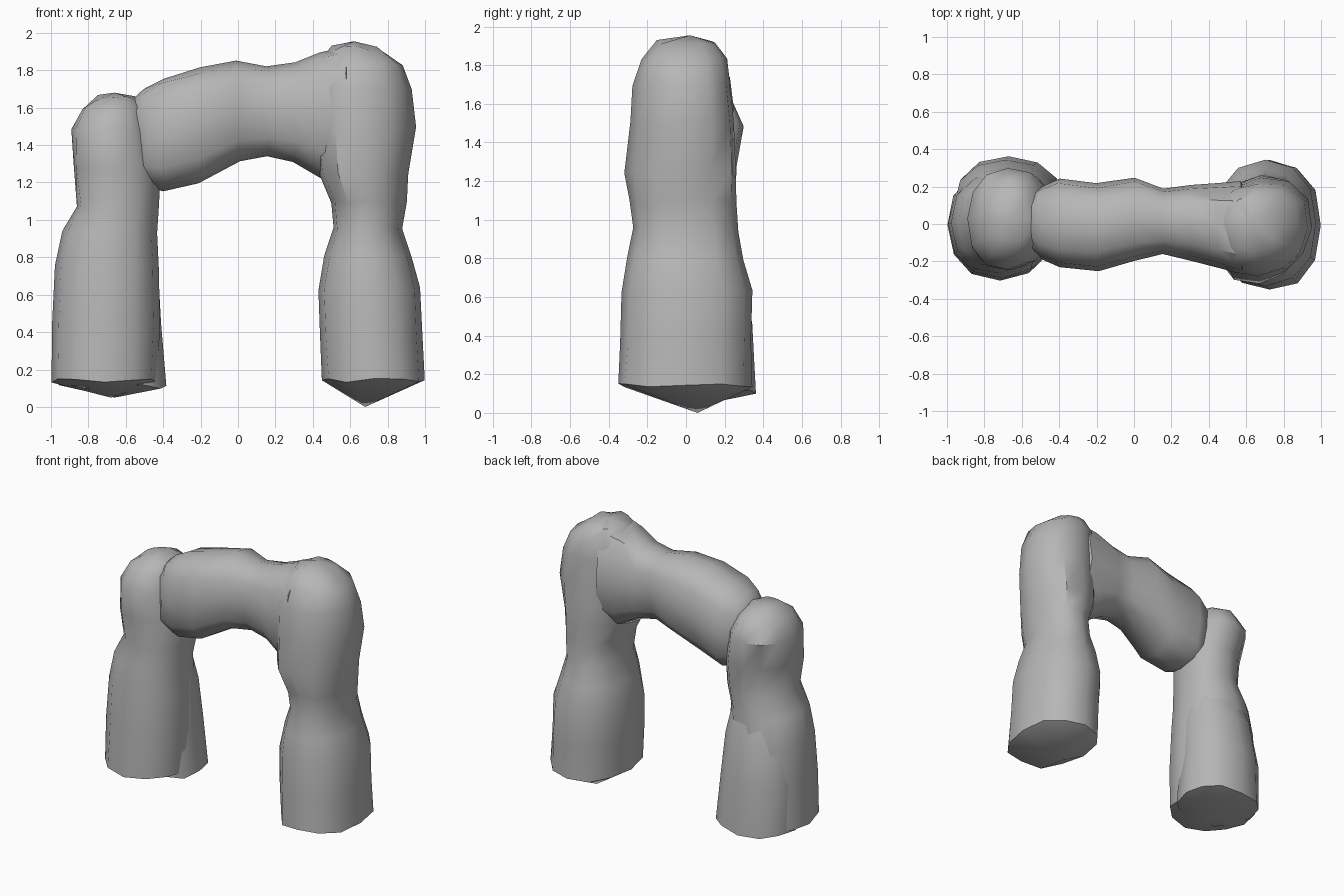
import bpy, bmesh, math, random

random.seed(4)
stone = bpy.data.materials.new("grey stone")
stone.diffuse_color = (0.47, 0.47, 0.47, 1)


def loft(name, rings, start, end, axis, sides=12, power=0.9, sharp=40):
    """Skin sections (pos, lo1, hi1, lo2, hi2, skew) and close both ends at a tip."""
    bm = bmesh.new()
    loops = []
    for pos, a0, a1, b0, b1, skew in rings:
        loop = []
        for i in range(sides):
            t = math.tau * i / sides
            # slightly squared oval, uneven like weathered rock
            c, s = math.cos(t), math.sin(t)
            k = (1 + skew * math.sin(2 * t)) * (1 + random.uniform(-0.015, 0.015))
            c = math.copysign(abs(c) ** power, c) * k
            s = math.copysign(abs(s) ** power, s) * k
            a = (a0 + a1) / 2 + c * (a1 - a0) / 2
            b = (b0 + b1) / 2 + s * (b1 - b0) / 2
            p = pos + random.uniform(-0.012, 0.012)
            loop.append(bm.verts.new((a, b, p) if axis == 'z' else (p, a, b)))
        loops.append(loop)
    for l0, l1 in zip(loops, loops[1:]):
        for i in range(sides):
            j = (i + 1) % sides
            bm.faces.new((l0[i], l0[j], l1[j], l1[i]))
    for tip, loop in ((start, loops[0]), (end, loops[-1])):
        v = bm.verts.new(tip)
        for i in range(sides):
            bm.faces.new((loop[i], loop[(i + 1) % sides], v))
    bmesh.ops.recalc_face_normals(bm, faces=bm.faces)
    me = bpy.data.meshes.new(name)
    bm.to_mesh(me)
    bm.free()
    me.materials.append(stone)
    ob = bpy.data.objects.new(name, me)
    bpy.context.collection.objects.link(ob)
    bpy.ops.object.select_all(action='DESELECT')
    ob.select_set(True)
    bpy.context.view_layer.objects.active = ob
    bpy.ops.object.shade_smooth_by_angle(angle=math.radians(sharp))
    return ob


# left pillar: (z, x min, x max, y min, y max, diagonal skew)
loft("left_pillar", [
    (0.14, -1.00, -0.43, -0.30, 0.29, 0),
    (0.45, -0.99, -0.42, -0.29, 0.29, 0),
    (0.75, -0.98, -0.42, -0.27, 0.28, 0),
    (0.93, -0.94, -0.43, -0.25, 0.26, 0),
    (1.08, -0.86, -0.42, -0.23, 0.25, 0.05),
    (1.28, -0.88, -0.41, -0.24, 0.26, 0.08),
    (1.48, -0.89, -0.46, -0.24, 0.30, 0.03),
    (1.60, -0.83, -0.50, -0.18, 0.24, 0),
    (1.66, -0.75, -0.55, -0.10, 0.14, 0),
], (-0.68, 0.02, 0.05), (-0.66, 0.03, 1.68), 'z')

# rounded shell wrapping the back of the left pillar
loft("left_back_shell", [
    (0.11, -0.96, -0.38, -0.15, 0.36, 0),
    (0.45, -0.96, -0.41, -0.15, 0.345, 0),
    (0.75, -0.92, -0.43, -0.14, 0.30, 0),
    (0.90, -0.86, -0.46, -0.10, 0.25, 0),
], (-0.66, 0.12, 0.05), (-0.66, 0.05, 0.98), 'z')

# right pillar
loft("right_pillar", [
    (0.14, 0.45, 1.00, -0.355, 0.34, 0),
    (0.38, 0.44, 0.99, -0.345, 0.34, 0),
    (0.63, 0.43, 0.975, -0.33, 0.34, 0),
    (0.80, 0.46, 0.93, -0.30, 0.30, 0),
    (0.95, 0.51, 0.88, -0.27, 0.27, 0.01),
    (1.10, 0.50, 0.90, -0.29, 0.26, 0.03),
    (1.25, 0.43, 0.91, -0.32, 0.26, 0.05),
    (1.50, 0.40, 0.95, -0.29, 0.25, 0.06),
    (1.70, 0.40, 0.93, -0.28, 0.23, 0.05),
    (1.83, 0.43, 0.88, -0.23, 0.21, 0.02),
    (1.92, 0.50, 0.76, -0.15, 0.15, 0),
], (0.68, 0.06, 0.0), (0.62, 0.02, 1.955), 'z')

# bridge: (x, y min, y max, z min, z max, diagonal skew)
loft("bridge", [
    (-0.56, -0.12, 0.14, 1.32, 1.64, 0),
    (-0.50, -0.19, 0.20, 1.18, 1.70, 0),
    (-0.40, -0.23, 0.24, 1.15, 1.76, 0),
    (-0.20, -0.25, 0.22, 1.20, 1.82, 0),
    (0.00, -0.20, 0.25, 1.31, 1.85, 0),
    (0.16, -0.16, 0.19, 1.34, 1.82, 0),
    (0.30, -0.19, 0.21, 1.31, 1.84, 0),
    (0.45, -0.23, 0.22, 1.22, 1.90, 0),
    (0.58, -0.27, 0.23, 1.22, 1.93, 0),
], (-0.58, 0.0, 1.46), (0.70, 0.0, 1.58), 'x', power=0.78)
